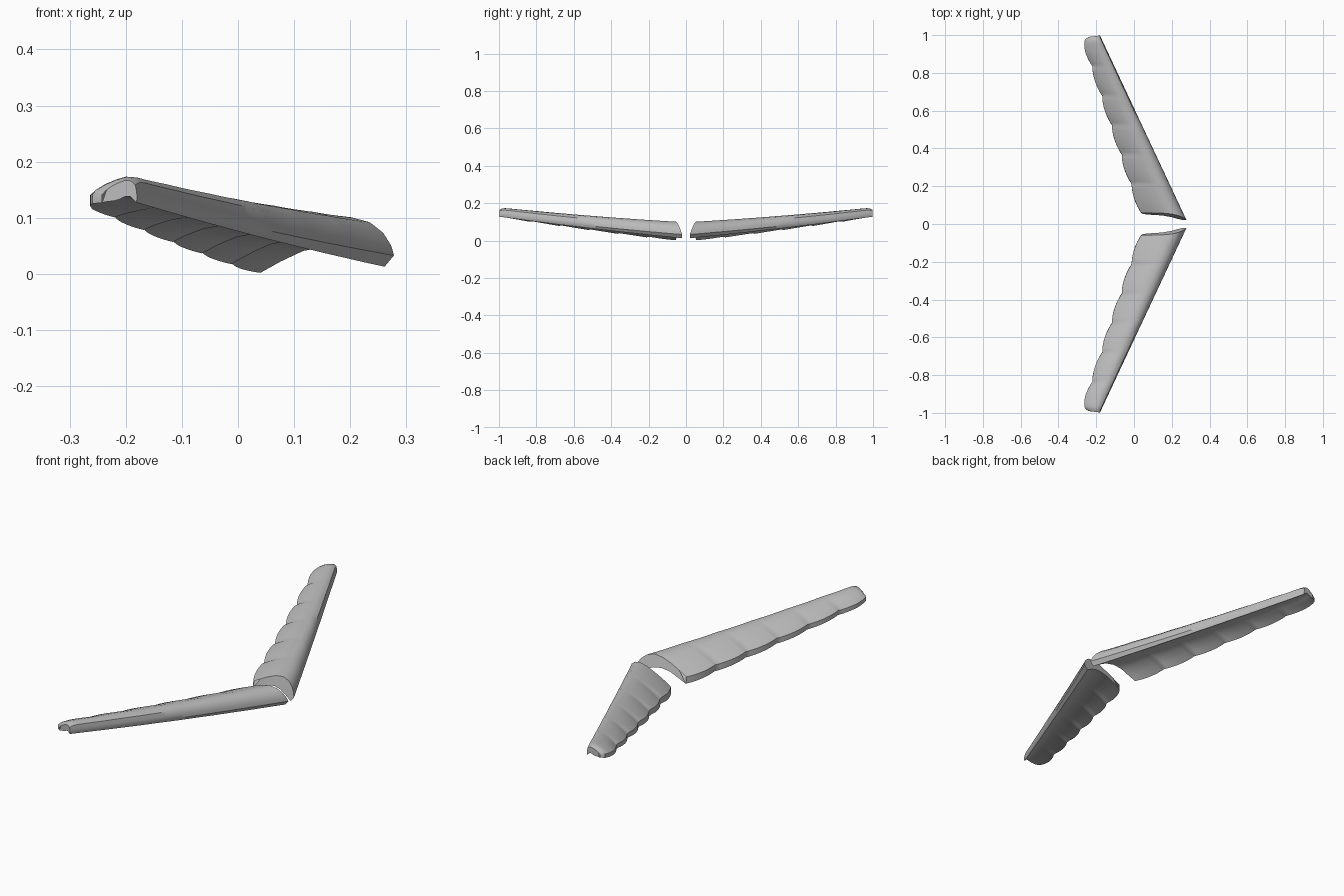
import bpy, bmesh, math
from mathutils import Vector

cube = bpy.data.objects.get("Cube")
if cube:
    bpy.data.objects.remove(cube, do_unlink=True)

grey = bpy.data.materials.new("wing grey")
grey.use_nodes = True
grey.diffuse_color = (0.5, 0.5, 0.5, 1)
grey.node_tree.nodes["Principled BSDF"].inputs["Base Color"].default_value = (0.5, 0.5, 0.5, 1)

# Cross-sections: (chord fraction from leading edge, height), top then underside
ROOT = [(0, .008), (.02, .025), (.08, .048), (.18, .067), (.32, .076), (.5, .068),
        (.7, .048), (.86, .028), (1, .008),
        (1, -.023), (.85, -.003), (.68, .016), (.5, .024), (.34, .02), (.2, .006), (.07, -.012)]
TIP = [(0, .004), (.01, .02), (.05, .037), (.18, .046), (.34, .047), (.52, .042),
       (.72, .034), (.88, .025), (1, .015),
       (1, -.003), (.85, -.001), (.68, 0), (.5, .003), (.34, .008), (.2, .008), (.03, -.002)]
TOP_COUNT = 9
BUMPS = 6
STEPS = 72


def mix(a, b, t):
    return a + (b - a) * t


def section(t):
    """Points of the wing section at span fraction t."""
    lead_x = mix(.278, -.18, t)
    phase = (t * BUMPS) % 1
    scallop = math.sin(math.pi * phase) ** .8 * min(1, (1 - t) * 12)
    trail_x = mix(.04, -.272, t) - .013 * scallop
    base = .025 + .085 * t + .02 * t * t
    # Rounded tip
    end = max(0, (t - .95) / .05)
    trail_x += .03 * (1 - math.sqrt(max(0, 1 - end ** 2)))
    squash = 1 - .22 * end ** 3
    points = []
    for i, ((ur, hr), (ut, ht)) in enumerate(zip(ROOT, TIP)):
        u, h = mix(ur, ut, t), mix(hr, ht, t)
        if i < TOP_COUNT:
            h *= squash
        y = mix(.018 + .037 * u + .3 * max(0, h), .998 - .008 * u, t)
        # Overlapping feather ripple, strongest at the trailing edge
        ripple = .005 * (phase - .5) * u ** 3 * min(1, (1 - t) * 8, t * 8)
        points.append(Vector((mix(lead_x, trail_x, u), y, base + h + ripple)))
    return points


# Loft one wing through its sections
bm = bmesh.new()
rings = [[bm.verts.new(p) for p in section(k / STEPS)] for k in range(STEPS + 1)]
count = len(ROOT)
for a, b in zip(rings, rings[1:]):
    for i in range(count):
        j = (i + 1) % count
        bm.faces.new((a[i], a[j], b[j], b[i]))

# Close root and tip with strips between top and underside
for ring in (rings[0], rings[-1]):
    top, under = ring[:TOP_COUNT], ring[TOP_COUNT:][::-1]
    for i in range(len(under) - 1):
        bm.faces.new((top[i + 1], top[i + 2], under[i + 1], under[i]))
    bm.faces.new((top[0], top[1], under[0]))
bmesh.ops.recalc_face_normals(bm, faces=bm.faces)


def make_wing(name, side):
    mesh = bpy.data.meshes.new(name)
    part = bm.copy()
    if side < 0:
        for v in part.verts:
            v.co.y *= -1
        bmesh.ops.reverse_faces(part, faces=part.faces)
    part.to_mesh(mesh)
    part.free()
    mesh.materials.append(grey)
    wing = bpy.data.objects.new(name, mesh)
    bpy.context.collection.objects.link(wing)
    bpy.ops.object.select_all(action='DESELECT')
    wing.select_set(True)
    bpy.context.view_layer.objects.active = wing
    bpy.ops.object.shade_smooth_by_angle(angle=math.radians(35))


make_wing("back_wing", 1)
make_wing("front_wing", -1)
bm.free()
